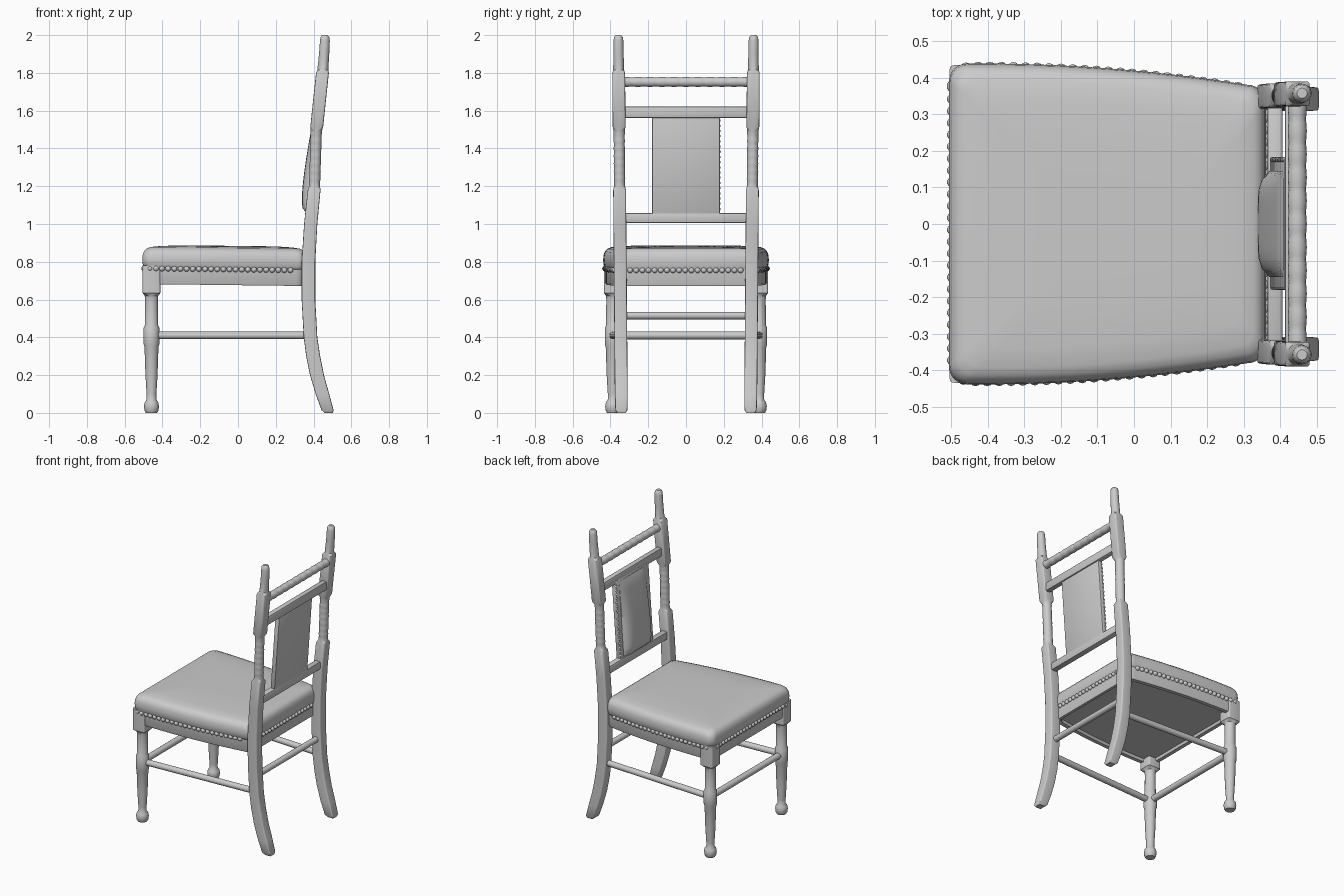
import bpy, bmesh, math
from mathutils import Vector, Matrix

default_cube = bpy.data.objects.get("Cube")
if default_cube:
    bpy.data.objects.remove(default_cube, do_unlink=True)

grey = bpy.data.materials.new("plain light grey")
grey.use_nodes = True
colour = (0.6, 0.6, 0.6, 1)
grey.diffuse_color = colour
grey.node_tree.nodes["Principled BSDF"].inputs["Base Color"].default_value = colour


def finish(name, bm, angle=35):
    """Turn a bmesh into a shaded object."""
    bmesh.ops.recalc_face_normals(bm, faces=bm.faces)
    mesh = bpy.data.meshes.new(name)
    bm.to_mesh(mesh)
    bm.free()
    mesh.materials.append(grey)
    obj = bpy.data.objects.new(name, mesh)
    bpy.context.collection.objects.link(obj)
    bpy.ops.object.select_all(action='DESELECT')
    obj.select_set(True)
    bpy.context.view_layer.objects.active = obj
    bpy.ops.object.shade_smooth_by_angle(angle=math.radians(angle))
    return obj


def loft(name, rings, angle=35):
    """Skin a stack of closed rings and cap both ends."""
    bm = bmesh.new()
    loops = [[bm.verts.new(p) for p in ring] for ring in rings]
    for low, high in zip(loops, loops[1:]):
        for i in range(len(low)):
            j = (i + 1) % len(low)
            bm.faces.new((low[i], low[j], high[j], high[i]))
    bm.faces.new(loops[0][::-1])
    bm.faces.new(loops[-1])
    return finish(name, bm, angle)


def section(x, y, z, half_x, half_y, power, sides=24):
    """Superellipse ring: power 2 is round, high powers are nearly square."""
    ring = []
    for i in range(sides):
        a = math.tau * i / sides
        c, s = math.cos(a), math.sin(a)
        ring.append(Vector((
            x + half_x * math.copysign(abs(c) ** (2 / power), c),
            y + half_y * math.copysign(abs(s) ** (2 / power), s), z)))
    return ring


def rod(name, start, end, radius, beads=0, swell=0.0):
    """Round bar between two points, optionally turned with beads."""
    start, end = Vector(start), Vector(end)
    turn = (end - start).to_track_quat('Z', 'Y')
    steps = beads * 6 if beads else 1
    rings = []
    for i in range(steps + 1):
        t = i / steps
        r = radius + swell * abs(math.sin(math.pi * beads * t))
        centre = start.lerp(end, t)
        rings.append([centre + turn @ p for p in section(0, 0, 0, r, r, 2, 16)])
    return loft(name, rings)


def box(name, centre, size, bevel):
    bm = bmesh.new()
    bmesh.ops.create_cube(bm, size=1, matrix=Matrix.Translation(centre)
                          @ Matrix.Diagonal((*size, 1)))
    bmesh.ops.bevel(bm, geom=bm.edges[:], offset=bevel, segments=2,
                    profile=0.5, affect='EDGES')
    return finish(name, bm)


def studs(name, points, radius):
    bm = bmesh.new()
    for p in points:
        bmesh.ops.create_icosphere(bm, subdivisions=2, radius=radius,
                                   matrix=Matrix.Translation(p))
    return finish(name, bm, 60)


# Back posts: sabre leg, turned shaft, square block and finial in one sweep
SQ, RD = 9, 2
leg = [(0, .481, .022, SQ), (.015, .474, .032, SQ), (.1, .447, .036, SQ),
       (.2, .418, .037, SQ), (.3, .398, .037, SQ), (.4, .384, .036, SQ),
       (.6, .373, .036, SQ), (.8, .373, .036, SQ), (1, .385, .035, SQ),
       (1.18, .403, .034, SQ), (1.2, .405, .029, RD)]
shaft = [(1.22 + .01 * i, .406 + .0003 * i, .029 + .0015 * (i % 4 == 2), RD)
         for i in range(27)]
top = [(1.495, .415, .03, RD), (1.515, .417, .034, SQ), (1.64, .43, .034, SQ),
       (1.8, .447, .034, SQ), (1.815, .449, .029, RD), (1.9, .456, .027, RD),
       (1.97, .46, .026, RD), (1.99, .46, .023, RD), (2, .46, .014, RD)]
for side, word in ((1, "left"), (-1, "right")):
    loft("back_post_" + word,
         [section(x, side * (.342 + .008 * z), z, h, min(h, .034), p)
          for z, x, h, p in leg + shaft + top])

# Front legs: ball foot, tapered shaft, collar and square top block
front = [(0, .03, RD), (.012, .037, RD), (.035, .04, RD), (.055, .036, RD),
         (.07, .026, RD), (.1, .026, RD), (.2, .032, RD), (.35, .037, RD),
         (.365, .042, RD), (.45, .042, RD), (.465, .035, RD), (.6, .034, RD),
         (.62, .036, RD), (.635, .047, SQ), (.78, .047, SQ)]
for side, word in ((1, "left"), (-1, "right")):
    loft("front_leg_" + word,
         [section(-.458, side * .388, z, r, r, p) for z, r, p in front])
    rod("side_stretcher_" + word, (-.45, side * .388, .41),
        (.375, side * .345, .41), .02)

# Stretchers joining the legs across the chair
rod("front_stretcher", (-.458, -.388, .41), (-.458, .388, .41), .021)
rod("back_stretcher", (.375, -.345, .515), (.375, .345, .515), .02)


def outline(inset, z):
    """Rounded trapezoid of the seat, bowed a little along its sides."""
    xf, xb = -.506 + inset, .36 - inset * .7
    yf, yb = .438 - inset, .38 - inset
    r = .05 - inset * .1
    half = []
    for i in range(9):                      # front corner
        a = math.pi - math.pi / 2 * i / 8
        half.append((xf + r + r * math.cos(a), yf - r + r * math.sin(a)))
    for i in range(1, 12):                  # bowed side
        t = i / 12
        half.append((xf + r + (xb - xf - 2 * r) * t,
                     yf + (yb - yf) * t + .065 * t * (1 - t)))
    for i in range(9):                      # back corner
        a = math.pi / 2 * (1 - i / 8)
        half.append((xb - r + r * math.cos(a), yb - r + r * math.sin(a)))
    full = half + [(x, -y) for x, y in reversed(half)]
    return [Vector((x, y, z - .012 * (x + .5))) for x, y in full]


# Seat frame, with its underside panel recessed
loft("seat_frame", [outline(.045, .7), outline(.04, .682), outline(.014, .682),
                    outline(.01, .69), outline(.01, .79)])

# Stuffed cushion
profile = [(.012, .765), (.003, .78), (-.001, .81), (.002, .838), (.01, .858),
           (.024, .871), (.045, .879), (.1, .885), (.2, .889), (.3, .89)]
loft("seat_cushion", [outline(i, z) for i, z in profile], 60)

# Studs along the seat edge
path = outline(.009, .765)
points, carry, gap = [], 0.0, .0325
for a, b in zip(path, path[1:] + path[:1]):
    length = (b - a).length
    while carry < length:
        p = a.lerp(b, carry / length)
        if not (p.x > .31 and abs(p.y) > .3):
            points.append(p)
        carry += gap
    carry -= length
studs("seat_studs", points, .015)

# Back rails
rod("top_rail", (.447, -.35, 1.752), (.447, .35, 1.752), .0235, 11, .0025)
box("upper_rail", (.432, 0, 1.592), (.038, .69, .06), .008)
box("lower_rail", (.386, 0, 1.032), (.042, .66, .054), .008)

# Splat panel leaning with the back, and its pad swelling toward the seat
LEAN = .072
panel = box("splat_panel", (0, 0, 0), (.032, .36, .54), .005)
panel.location = (.408, 0, 1.312)
panel.rotation_euler.y = LEAN
pad_rings = []
for i in range(17):
    t = i / 16
    z = 1.05 + .52 * t
    depth = .01 + .034 * math.sin(math.pi * t ** .5) ** .8 if 0 < i < 16 else .004
    back = .394 + LEAN * (z - 1.312)
    ring = [Vector((back, y, z)) for y in (.145, -.145)]
    for k in range(13):
        y = -1 + k / 6
        ring.append(Vector((back - depth * (1 - abs(y) ** 6 * .8), y * .145, z)))
    pad_rings.append(ring)
loft("splat_pad", pad_rings, 50)
heights = [1.08 + .0275 * i for i in range(18)]
studs("splat_studs", [Vector((.396 + LEAN * (z - 1.312), .176, z))
                      for z in heights], .008)
